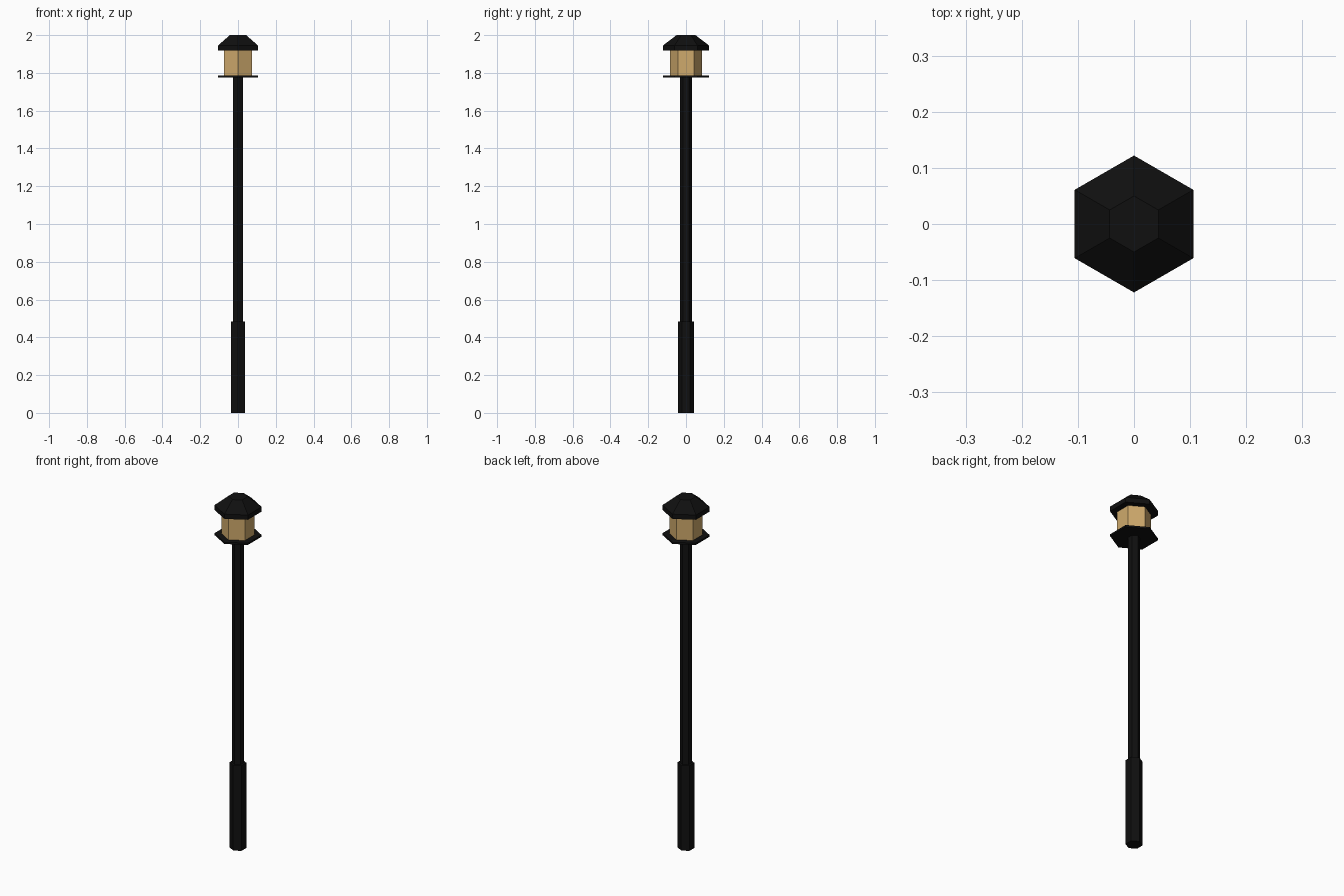
import bpy, bmesh
from math import sin, cos, pi

if "Cube" in bpy.data.objects:
    bpy.data.objects.remove(bpy.data.objects["Cube"])


def material(name, rgb):
    m = bpy.data.materials.new(name)
    m.diffuse_color = (*rgb, 1)
    m.use_nodes = True
    m.node_tree.nodes["Principled BSDF"].inputs["Base Color"].default_value = m.diffuse_color
    return m


black = material("black_metal", (0.005, 0.005, 0.005))
amber = material("amber_glass", (0.62, 0.40, 0.15))


def hex_part(name, profile, mat):
    """Closed six-sided solid from (radius, z) rings, corners on the y axis."""
    bm = bmesh.new()
    rings = [[bm.verts.new((r * sin(i * pi / 3), r * cos(i * pi / 3), z))
              for i in range(6)] for r, z in profile]
    for low, high in zip(rings, rings[1:]):
        for i in range(6):
            j = (i + 1) % 6
            bm.faces.new((low[i], low[j], high[j], high[i]))
    bm.faces.new(rings[0])
    bm.faces.new(rings[-1])
    bmesh.ops.recalc_face_normals(bm, faces=bm.faces)
    mesh = bpy.data.meshes.new(name)
    bm.to_mesh(mesh)
    bm.free()
    mesh.materials.append(mat)
    obj = bpy.data.objects.new(name, mesh)
    bpy.context.collection.objects.link(obj)
    return obj


# Post: thick sleeve at the foot, slim pole above
hex_part("base_sleeve", [(0.043, 0), (0.043, 0.485)], black)
hex_part("pole", [(0.031, 0.485), (0.031, 1.775)], black)

# Lantern: thin tray, glowing body, sloped roof with a flat top
hex_part("lantern_tray", [(0.122, 1.775), (0.122, 1.785)], black)
hex_part("lantern_glass", [(0.086, 1.785), (0.086, 1.918)], amber)
hex_part("lantern_roof", [(0.122, 1.918), (0.122, 1.945), (0.05, 2.0)], black)
